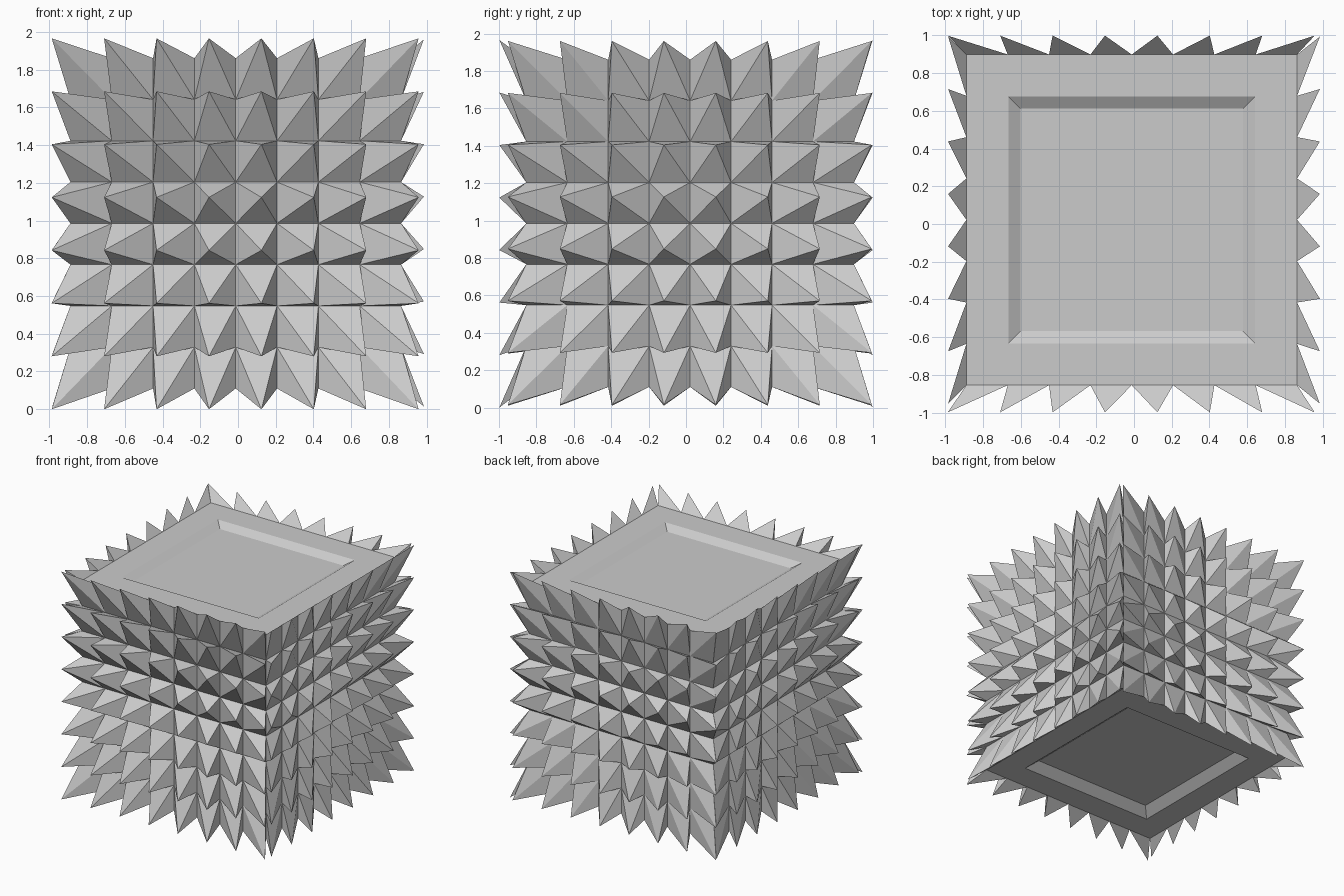
import bpy
import bmesh
from mathutils import Vector

cube = bpy.data.objects.get("Cube")
if cube:
    bpy.data.objects.remove(cube, do_unlink=True)

CELLS = 8
X0, X1 = -0.888, 0.864
Y0, Y1 = -0.854, 0.898
Z0, Z1 = 0.11, 1.86

grey = bpy.data.materials.new("plain_grey")
grey.use_nodes = True
COLOUR = (0.6, 0.6, 0.6, 1.0)
grey.diffuse_color = COLOUR
grey.node_tree.nodes["Principled BSDF"].inputs["Base Color"].default_value = COLOUR


def finish(name, bm):
    """Turn a bmesh into a flat-shaded object."""
    mesh = bpy.data.meshes.new(name)
    bm.to_mesh(mesh)
    bm.free()
    mesh.materials.append(grey)
    obj = bpy.data.objects.new(name, mesh)
    bpy.context.collection.objects.link(obj)
    return obj


def spiked_wall(name, axis, base, tip, span, tip_span, tip_z):
    """Grid of pyramids whose tips fan out wider than their bases."""
    def point(depth, along, z):
        return Vector((along, depth, z) if axis == "y" else (depth, along, z))

    def lerp(pair, t):
        return pair[0] + (pair[1] - pair[0]) * t

    bm = bmesh.new()
    grid = [[bm.verts.new(point(base, lerp(span, i / CELLS), lerp((Z0, Z1), j / CELLS)))
             for j in range(CELLS + 1)] for i in range(CELLS + 1)]
    # Reverse the winding where needed so faces look outward
    flip = (axis == "y") == (tip > 0)
    for i in range(CELLS):
        for j in range(CELLS):
            apex = bm.verts.new(point(tip, lerp(tip_span, i / (CELLS - 1)),
                                      lerp(tip_z, j / (CELLS - 1))))
            ring = [grid[i][j], grid[i + 1][j], grid[i + 1][j + 1], grid[i][j + 1]]
            if flip:
                ring.reverse()
            for k in range(4):
                bm.faces.new((ring[k], ring[(k + 1) % 4], apex))
    return finish(name, bm)


def recessed_panel(name, z, depth, margin, slope, up):
    """Square plate with a shallow sloped recess."""
    bm = bmesh.new()

    def ring(inset, height):
        return [bm.verts.new((x, y, height)) for x, y in (
            (X0 + inset, Y0 + inset), (X1 - inset, Y0 + inset),
            (X1 - inset, Y1 - inset), (X0 + inset, Y1 - inset))]

    floor_z = z - depth if up else z + depth
    rings = [ring(0, z), ring(margin, z), ring(margin + slope, floor_z)]
    for outer, inner in zip(rings, rings[1:]):
        for k in range(4):
            n = (k + 1) % 4
            bm.faces.new((outer[k], outer[n], inner[n], inner[k]))
    bm.faces.new(rings[-1])
    if not up:
        bmesh.ops.reverse_faces(bm, faces=bm.faces)
    return finish(name, bm)


# Four spiked sides
X_TIPS, Y_TIPS = (-0.987, 0.957), (-0.952, 0.993)
spiked_wall("front_spikes", "y", Y0, -0.998, (X0, X1), X_TIPS, (0.0, 1.965))
spiked_wall("back_spikes", "y", Y1, 0.998, (X0, X1), X_TIPS, (0.0, 1.965))
spiked_wall("left_spikes", "x", X1, 0.985, (Y0, Y1), Y_TIPS, (0.015, 1.96))
spiked_wall("right_spikes", "x", X0, -0.985, (Y0, Y1), Y_TIPS, (0.01, 1.96))

# Recessed top and bottom
recessed_panel("top_panel", Z1, 0.04, 0.222, 0.065, True)
recessed_panel("bottom_panel", Z0, 0.065, 0.225, 0.08, False)
